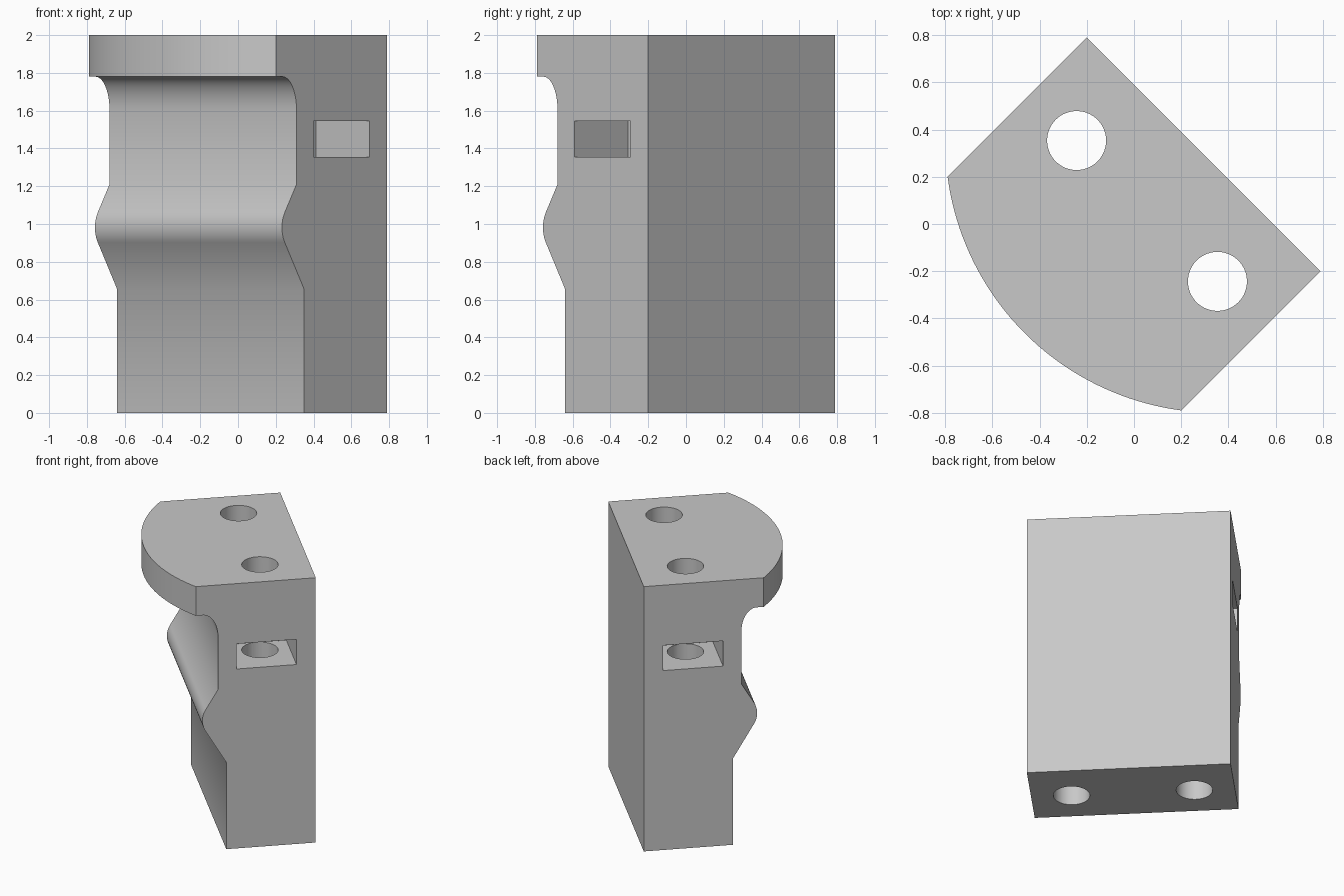
import bpy
import bmesh
from math import sin, cos, radians, asin, sqrt
from mathutils import Matrix

cube = bpy.data.objects.get("Cube")
if cube:
    bpy.data.objects.remove(cube, do_unlink=True)

grey = bpy.data.materials.new("plain grey")
grey.use_nodes = True
colour = (0.58, 0.58, 0.58, 1)
grey.diffuse_color = colour
grey.node_tree.nodes["Principled BSDF"].inputs["Base Color"].default_value = colour


def prism(name, outline, direction):
    """Extrude a closed outline of 3D points along a direction."""
    bm = bmesh.new()
    face = bm.faces.new([bm.verts.new(p) for p in outline])
    new = bmesh.ops.extrude_face_region(bm, geom=[face])["geom"]
    verts = [g for g in new if isinstance(g, bmesh.types.BMVert)]
    bmesh.ops.translate(bm, verts=verts, vec=direction)
    bmesh.ops.recalc_face_normals(bm, faces=bm.faces)
    mesh = bpy.data.meshes.new(name)
    bm.to_mesh(mesh)
    bm.free()
    mesh.materials.append(grey)
    obj = bpy.data.objects.new(name, mesh)
    bpy.context.collection.objects.link(obj)
    return obj


def cut(target, cutter):
    """Subtract the cutter, then discard it."""
    bpy.context.view_layer.objects.active = target
    mod = target.modifiers.new("cut", "BOOLEAN")
    mod.operation = "DIFFERENCE"
    mod.solver = "EXACT"
    mod.object = cutter
    bpy.ops.object.modifier_apply(modifier=mod.name)
    bpy.data.objects.remove(cutter, do_unlink=True)


HALF, DEPTH, HEIGHT = 0.7, 0.417, 2.0

# Full-height block with a bowed front, built square to the axes
radius = 1.15
centre_y = sqrt(radius ** 2 - HALF ** 2) - DEPTH
sweep = asin(HALF / radius)
steps = 40
plan = [(HALF, DEPTH, 0), (-HALF, DEPTH, 0)]
for i in range(steps + 1):
    a = sweep * (2 * i / steps - 1)
    plan.append((radius * sin(a), centre_y - radius * cos(a), 0))
block = prism("clamp_block", plan, (0, 0, HEIGHT))

# Front relief: flat foot, rounded ridge, waist and fillet under the top lip
side = [(0.205, -0.1), (0.205, 0.655)]
for i in range(13):
    a = radians(-30.5 + 61 * i / 12)
    side.append((0.211 + 0.16 * cos(a), 0.982 + 0.16 * sin(a)))
side.append((0.262, 1.21))
for i in range(17):
    a = radians(90 * i / 16)
    side.append((0.367 - 0.105 * cos(a), 1.605 + 0.175 * sin(a)))
side += [(1, 1.78), (1, -0.1)]
cut(block, prism("front_relief", [(-1, -v, z) for v, z in side], (2, 0, 0)))

# Vertical bolt holes and the nut slots in both ends
for s in (-1, 1):
    ring = [(s * 0.422 + 0.125 * cos(radians(a)), 0.078 + 0.125 * sin(radians(a)), -0.1)
            for a in range(0, 360, 6)]
    cut(block, prism("bolt_hole", ring, (0, 0, HEIGHT + 0.2)))
for s in (-1, 1):
    slot = [(s * 0.3, y, z) for y, z in
            ((-0.134, 1.355), (0.283, 1.355), (0.283, 1.545), (-0.134, 1.545))]
    cut(block, prism("nut_slot", slot, (s * 0.5, 0, 0)))

# Turn the block so its bowed face points to the front right corner
block.data.transform(Matrix.Rotation(radians(-45), 4, "Z"))
bpy.ops.object.select_all(action="DESELECT")
block.select_set(True)
bpy.context.view_layer.objects.active = block
bpy.ops.object.shade_smooth_by_angle(angle=radians(40))
